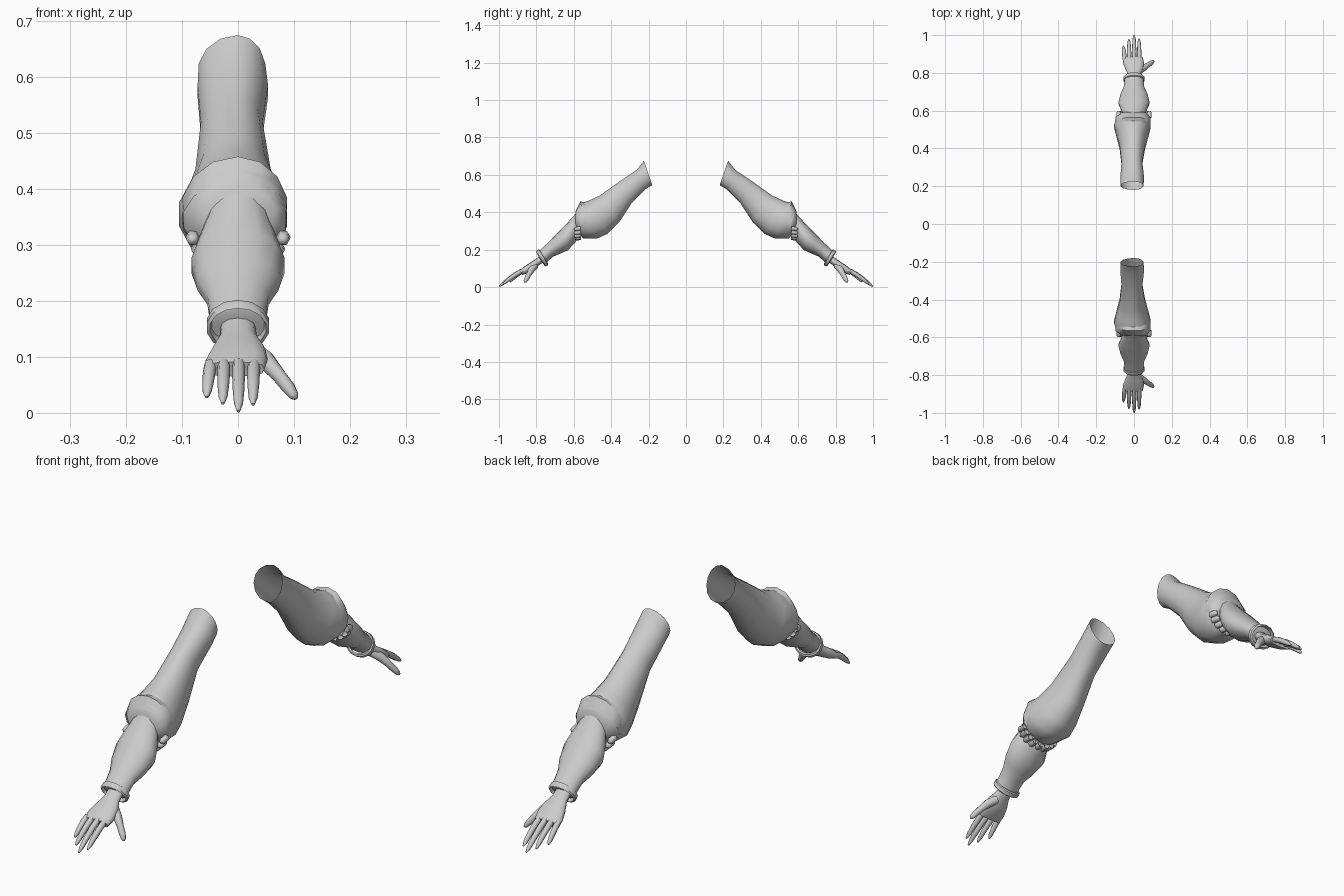
import bpy, bmesh, math
from mathutils import Vector

cube = bpy.data.objects.get("Cube")
if cube:
    bpy.data.objects.remove(cube)

grey = bpy.data.materials.new("light grey")
grey.use_nodes = True
grey.diffuse_color = (0.6, 0.6, 0.6, 1)
grey.node_tree.nodes["Principled BSDF"].inputs["Base Color"].default_value = (0.6, 0.6, 0.6, 1)


def skin(name, loops, cap_start=False, cap_end=True, angle=50):
    """Bridge loops of points, then mirror front to back."""
    bm = bmesh.new()
    rows = [[bm.verts.new(p) for p in loop] for loop in loops]
    n = len(rows[0])
    for a, b in zip(rows, rows[1:]):
        for i in range(n):
            j = (i + 1) % n
            bm.faces.new((a[i], a[j], b[j], b[i]))
    if cap_start:
        bm.faces.new(rows[0][::-1])
    if cap_end:
        bm.faces.new(rows[-1])
    bmesh.ops.recalc_face_normals(bm, faces=bm.faces)
    mesh = bpy.data.meshes.new(name)
    bm.to_mesh(mesh)
    bm.free()
    mesh.materials.append(grey)
    obj = bpy.data.objects.new(name, mesh)
    bpy.context.collection.objects.link(obj)
    mirror = obj.modifiers.new("front and back", 'MIRROR')
    mirror.use_axis = (False, True, False)
    mirror.use_mirror_merge = False
    bpy.ops.object.select_all(action='DESELECT')
    obj.select_set(True)
    bpy.context.view_layer.objects.active = obj
    bpy.ops.object.shade_smooth_by_angle(angle=math.radians(angle))
    return obj


def oval(top, bottom, left, right, sides=14, square=1.0):
    """Cross-section between a top and a bottom (y, z) point."""
    t, b = Vector((0, *top)), Vector((0, *bottom))
    mid, half = (t + b) / 2, (t - b) / 2
    loop = []
    for i in range(sides):
        a = math.tau * i / sides + math.pi / 2
        c, s = math.cos(a), math.sin(a)
        c = math.copysign(abs(c) ** square, c)
        s = math.copysign(abs(s) ** square, s)
        loop.append(mid + half * s + Vector((c * (right if c > 0 else left), 0, 0)))
    return loop


def tube(name, path, sides=8):
    """Rounded finger through (x, y, z, radius) stations."""
    pts = [Vector(p[:3]) for p in path]
    loops = []
    for i, p in enumerate(pts):
        d = (pts[min(i + 1, len(pts) - 1)] - pts[max(i - 1, 0)]).normalized()
        u = d.cross(Vector((0, 0, 1))).normalized()
        v = u.cross(d)
        r = path[i][3]
        loops.append([p + (u * math.cos(math.tau * k / sides) + v * math.sin(math.tau * k / sides)) * r
                      for k in range(sides)])
    return skin(name, loops, angle=60)


# Upper sleeve, open at the shoulder and gathered at the elbow
skin("upper_sleeve", [
    oval((-.225, .675), (-.18, .545), .072, .05),
    oval((-.265, .625), (-.215, .525), .074, .055),
    oval((-.355, .565), (-.29, .45), .068, .045),
    oval((-.46, .49), (-.355, .35), .078, .06),
    oval((-.525, .46), (-.42, .285), .095, .078),
    oval((-.56, .45), (-.475, .26), .108, .09),
    oval((-.577, .435), (-.55, .26), .095, .087),
    oval((-.592, .40), (-.59, .31), .068, .068)])

# Folded flap lying over the elbow
flap = []
for y, z, grow in ((-.535, .452, .0), (-.565, .452, .006), (-.588, .41, .004)):
    flap.append(oval((y, z + grow), (y + .05, .275 - grow), .096 + grow, .084 + grow))
skin("elbow_fold", flap, cap_end=False)

# Scalloped trim along the underside of the elbow
for i in range(9):
    a = math.pi * (1 + (i + .5) / 9)
    x, y, z = .082 * math.cos(a), -.578, .325 + .062 * math.sin(a)
    tube("elbow_scallop", [(x, y + .015, z, .013), (x, y - .012, z - .004, .012),
                           (x, y - .02, z - .006, .005)], 6)

# Forearm sleeve, flared below the elbow and narrowed to the wrist
skin("forearm_sleeve", [
    oval((-.575, .412), (-.565, .275), .05, .05),
    oval((-.605, .375), (-.592, .24), .068, .068),
    oval((-.65, .328), (-.63, .198), .085, .085),
    oval((-.695, .283), (-.675, .178), .074, .074),
    oval((-.735, .24), (-.71, .163), .056, .056),
    oval((-.765, .213), (-.74, .137), .052, .052),
    oval((-.787, .192), (-.752, .128), .053, .053),
    oval((-.785, .178), (-.758, .14), .036, .036)], cap_start=True)

# Loose wrist band with an open, hollow rim
band = [oval((-.782, .198), (-.737, .126), .052, .052),
        oval((-.787, .202), (-.737, .118), .057, .057),
        oval((-.8, .194), (-.75, .11), .057, .057),
        oval((-.803, .187), (-.757, .115), .051, .051),
        oval((-.784, .19), (-.742, .13), .046, .046)]
skin("wrist_band", band + band[:1], cap_end=False, angle=35)

# Palm, flattened towards the knuckles
skin("palm", [
    oval((-.765, .18), (-.745, .145), .03, .03, 12),
    oval((-.8, .153), (-.785, .118), .033, .034, 12),
    oval((-.832, .132), (-.812, .092), .047, .05, 12, .85),
    oval((-.862, .112), (-.845, .075), .058, .053, 12, .75),
    oval((-.887, .091), (-.875, .065), .06, .047, 12, .7)], cap_start=True)

# Four fingers: knuckle and tip positions
fingers = {
    "little_finger": ((-.049, -.87, .087), (-.056, -.942, .028)),
    "ring_finger": ((-.025, -.875, .088), (-.027, -.977, .017)),
    "middle_finger": ((.001, -.878, .088), (.001, -.999, .003)),
    "index_finger": ((.028, -.872, .088), (.027, -.98, .015)),
}
for name, (base, tip) in fingers.items():
    b, t = Vector(base), Vector(tip)
    path = []
    for f, lift, r in ((0, 0, .011), (.3, .005, .0115), (.6, .005, .0105), (.87, .002, .008), (1, 0, .003)):
        path.append((*(b.lerp(t, f) + Vector((0, 0, lift))), r))
    tube(name, path)

# Thumb, spread sideways
tube("thumb", [(.02, -.805, .115, .018), (.048, -.825, .095, .018), (.072, -.84, .068, .0135),
               (.09, -.852, .045, .0125), (.1, -.86, .031, .009), (.104, -.863, .026, .004)])
